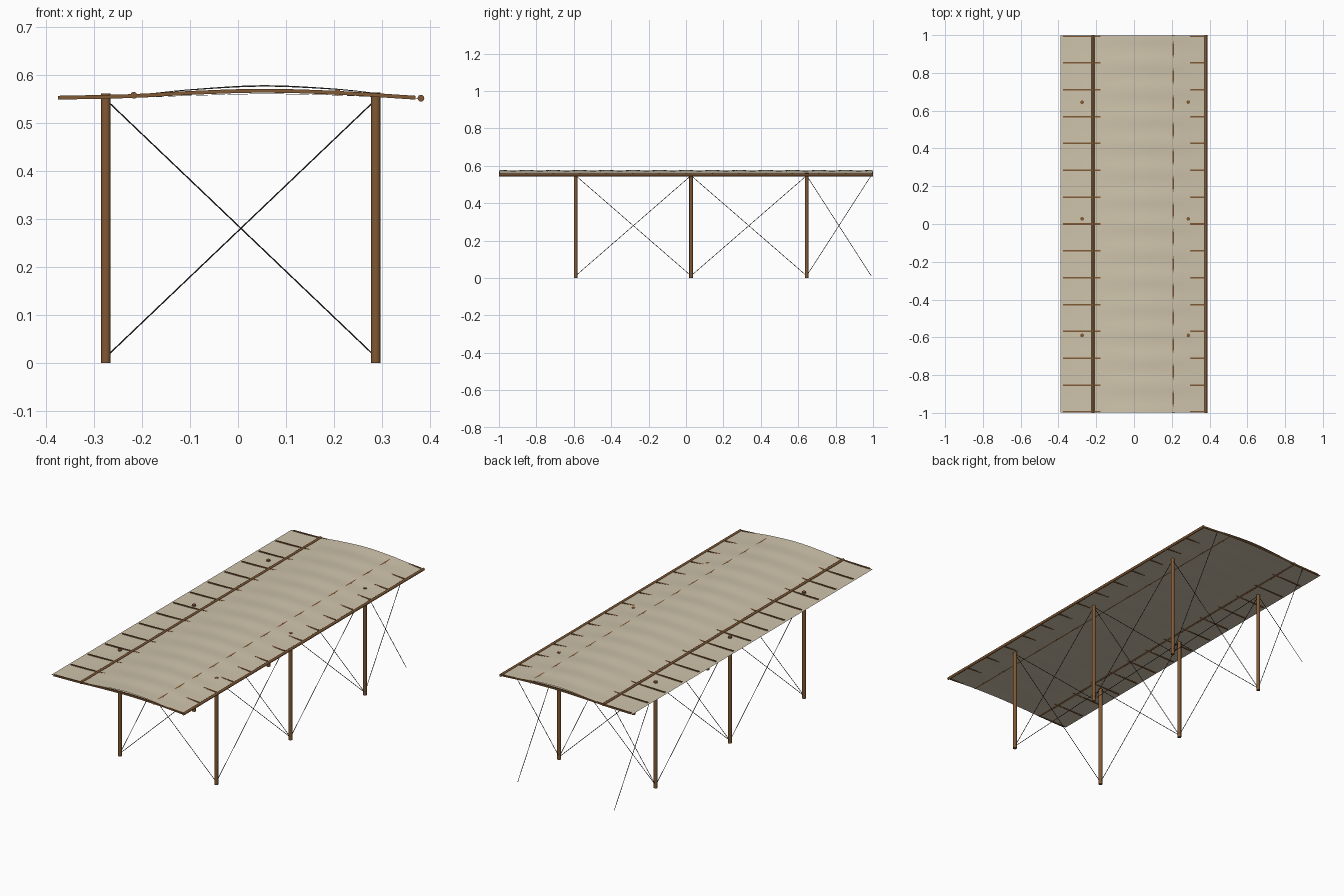
import bpy, bmesh, math
from mathutils import Vector

if "Cube" in bpy.data.objects:
    bpy.data.objects.remove(bpy.data.objects["Cube"])


def material(name, rgb):
    m = bpy.data.materials.new(name)
    m.diffuse_color = (*rgb, 1)
    m.use_nodes = True
    m.node_tree.nodes["Principled BSDF"].inputs["Base Color"].default_value = m.diffuse_color
    return m


FABRIC = material("linen fabric", (0.62, 0.55, 0.41))
WOOD = material("varnished wood", (0.22, 0.10, 0.035))
WIRE = material("dark wire", (0.03, 0.03, 0.032))


def finish(name, bm, mat, smooth=True):
    me = bpy.data.meshes.new(name)
    bm.to_mesh(me)
    bm.free()
    me.materials.append(mat)
    for p in me.polygons:
        p.use_smooth = smooth and len(p.vertices) < 5
    ob = bpy.data.objects.new(name, me)
    bpy.context.collection.objects.link(ob)
    return ob


def rod(name, a, b, r, mat, sides=16):
    """Round bar between two points."""
    a, b = Vector(a), Vector(b)
    d = b - a
    bm = bmesh.new()
    bmesh.ops.create_cone(bm, cap_ends=True, segments=sides, radius1=r, radius2=r, depth=d.length)
    bm.transform(d.to_track_quat('Z', 'Y').to_matrix().to_4x4())
    bmesh.ops.translate(bm, verts=bm.verts, vec=(a + b) / 2)
    return finish(name, bm, mat)


def curve(points, x):
    """Smooth interpolation through (x, z) points."""
    n = len(points)
    i = max(k for k in range(n - 1) if points[k][0] <= x or k == 0)

    def slope(k):
        lo, hi = points[max(k - 1, 0)], points[min(k + 1, n - 1)]
        return (hi[1] - lo[1]) / (hi[0] - lo[0])
    (x0, z0), (x1, z1) = points[i], points[i + 1]
    h = x1 - x0
    t = (x - x0) / h
    return ((2*t**3 - 3*t**2 + 1) * z0 + (t**3 - 2*t**2 + t) * h * slope(i)
            + (3*t**2 - 2*t**3) * z1 + (t**3 - t**2) * h * slope(i + 1))


# wing sections
TOP = [(-0.388, 0.5525), (-0.30, 0.5535), (-0.22, 0.5575), (-0.10, 0.5695), (0.05, 0.578),
       (0.20, 0.5712), (0.30, 0.5605), (0.383, 0.5515)]
BOTTOM = [(-0.388, 0.5515), (-0.30, 0.5515), (-0.22, 0.552), (-0.10, 0.556), (0.05, 0.5595),
          (0.20, 0.557), (0.30, 0.553), (0.383, 0.5505)]
RIB = [(-0.375, 0.552), (-0.22, 0.5555), (-0.10, 0.562), (0.05, 0.5665), (0.20, 0.5625), (0.37, 0.552)]
RIB_Y = [-0.995 + i * 1.99 / 14 for i in range(15)]
STEP = 1.99 / 14


# fabric skins, sagging a little between the ribs
def skin(name, section, sag):
    bm = bmesh.new()
    nx, ny = 48, 112
    rows = []
    for j in range(ny + 1):
        y = -0.998 + 1.996 * j / ny
        dip = math.sin(math.pi * (y + 0.995) / STEP) ** 2 * sag
        row = []
        for i in range(nx + 1):
            x = -0.388 + 0.771 * i / nx
            thick = (curve(TOP, x) - curve(BOTTOM, x)) / 0.0185
            row.append(bm.verts.new((x, y, curve(section, x) - dip * thick)))
        rows.append(row)
    for r0, r1 in zip(rows, rows[1:]):
        for i in range(nx):
            f = (r0[i], r0[i + 1], r1[i + 1], r1[i])
            bm.faces.new(f if section is TOP else f[::-1])
    finish(name, bm, FABRIC)


skin("upper_fabric", TOP, 0.003)
skin("lower_fabric", BOTTOM, -0.001)

# ribs: curved strips swept along the section
for k, y in enumerate(RIB_Y):
    bm = bmesh.new()
    n, w, h = 24, 0.004, 0.004
    rings = []
    for i in range(n + 1):
        x = -0.375 + 0.745 * i / n
        z = curve(RIB, x)
        rings.append([bm.verts.new((x, y + dy, z + dz))
                      for dy, dz in ((-w, -h), (w, -h), (w, h), (-w, h))])
    for a, b in zip(rings, rings[1:]):
        for c in range(4):
            d = (c + 1) % 4
            bm.faces.new((a[c], a[d], b[d], b[c]))
    bm.faces.new(rings[0])
    bm.faces.new(rings[-1])
    bmesh.ops.recalc_face_normals(bm, faces=bm.faces)
    finish(f"rib_{k + 1}", bm, WOOD, smooth=False)

# spars
for name, x, z, r in (("rear_spar", -0.217, 0.557, 0.007),
                      ("middle_spar", 0.207, 0.563, 0.007),
                      ("leading_edge", 0.381, 0.551, 0.007)):
    rod(name, (x, -1, z), (x, 1, z), r, WOOD)

# struts
XS = (-0.275, 0.287)
YS = (-0.59, 0.027, 0.645)
LOW, HIGH, WR = 0.012, 0.548, 0.0014
for x, top, side in zip(XS, (0.561, 0.5625), ("rear", "front")):
    for i, y in enumerate(YS):
        rod(f"{side}_strut_{i + 1}", (x, y, 0), (x, y, top), 0.0098, WOOD)

    # lengthwise crossed wires, with a half bay at the far end
    ends = YS + (0.99,)
    for i, (ya, yb) in enumerate(zip(ends, ends[1:])):
        rod(f"{side}_wire_{i + 1}a", (x, ya, LOW), (x, yb, HIGH), WR, WIRE, 6)
        rod(f"{side}_wire_{i + 1}b", (x, ya, HIGH), (x, yb, LOW), WR, WIRE, 6)

# crossed wires between strut pairs
for i, y in enumerate(YS):
    rod(f"cross_wire_{i + 1}a", (XS[0], y, LOW), (XS[1], y, HIGH), WR, WIRE, 6)
    rod(f"cross_wire_{i + 1}b", (XS[0], y, HIGH), (XS[1], y, LOW), WR, WIRE, 6)
